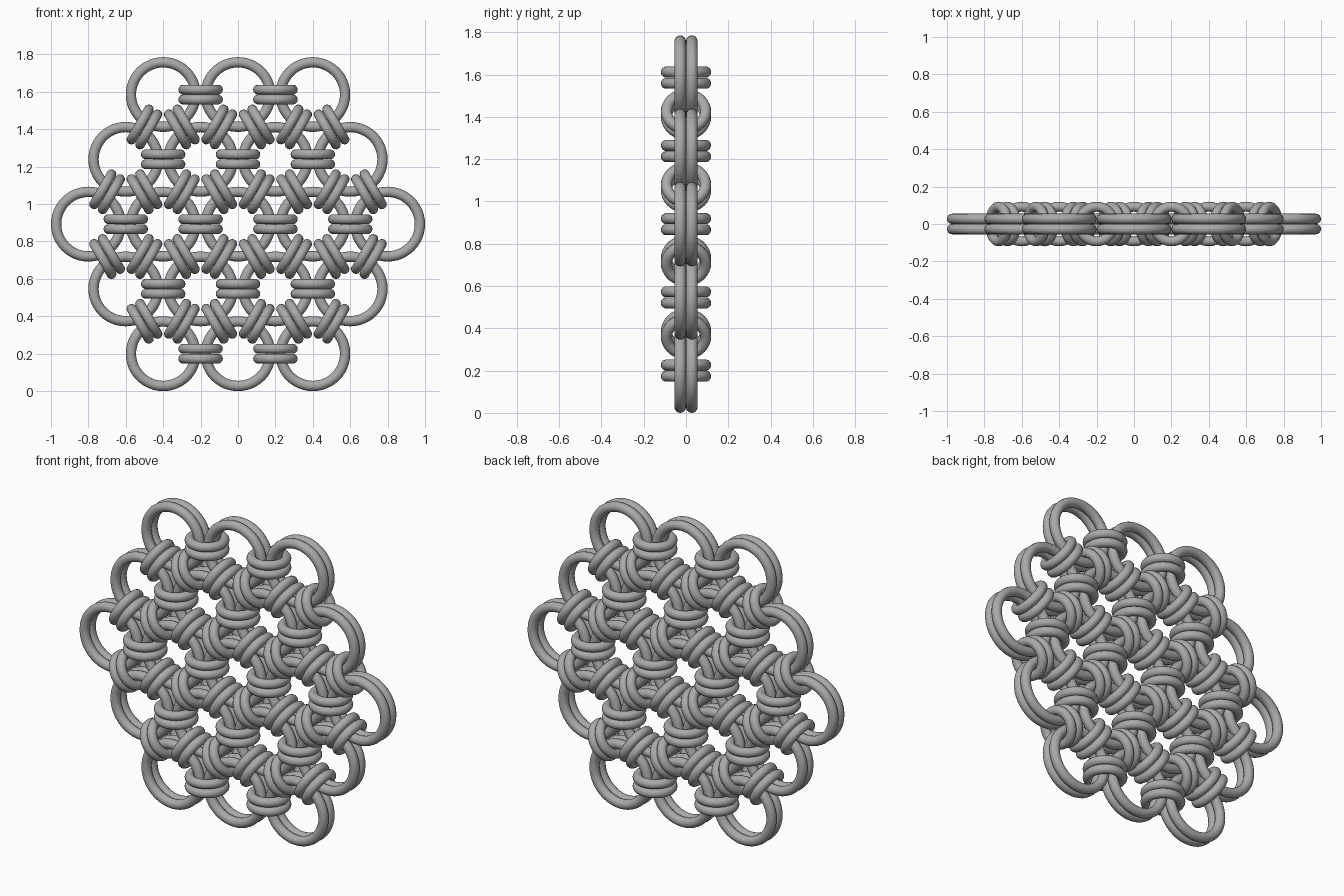
import bpy
from math import pi, sin, cos, sqrt

if "Cube" in bpy.data.objects:
    bpy.data.objects.remove(bpy.data.objects["Cube"])

S = 0.4                    # spacing of the hexagonal lattice
ROW = S * sqrt(3) / 2
R_BIG, T_BIG = 0.2, 0.0275      # outer and wire radius, large rings
R_SMALL, T_SMALL = 0.119, 0.0265  # outer and wire radius, connector rings
ZC = 2 * ROW + R_BIG

# dark grey metal
metal = bpy.data.materials.new("dark_metal")
metal.diffuse_color = (0.4, 0.4, 0.4, 1)
metal.use_nodes = True
metal.node_tree.nodes["Principled BSDF"].inputs["Base Color"].default_value = metal.diffuse_color


def ring_mesh(name, outer, wire, seg, sides):
    bpy.ops.mesh.primitive_torus_add(major_radius=outer - wire, minor_radius=wire,
                                     major_segments=seg, minor_segments=sides)
    ob = bpy.context.object
    bpy.ops.object.shade_smooth()
    mesh = ob.data
    mesh.name = name
    mesh.materials.append(metal)
    bpy.data.objects.remove(ob)
    return mesh


def place(name, mesh, loc, rot):
    ob = bpy.data.objects.new(name, mesh)
    ob.location, ob.rotation_euler = loc, rot
    bpy.context.collection.objects.link(ob)


big = ring_mesh("large_ring", R_BIG, T_BIG, 48, 16)
small = ring_mesh("connector_ring", R_SMALL, T_SMALL, 36, 14)

# hexagon of 19 lattice cells (axial coordinates)
cells = {(q, r) for q in range(-2, 3) for r in range(-2, 3) if abs(q + r) <= 2}

for q, r in sorted(cells):
    x, z = S * (q + r / 2), ZC + ROW * r
    # doubled large rings lying in the sheet
    for side in (-1, 1):
        place("large_ring", big, (x, side * T_BIG, z), (pi / 2, 0, 0))
    # doubled connector rings joining each pair of neighbours
    for dq, dr, a in ((1, 0, 0), (0, 1, pi / 3), (-1, 1, 2 * pi / 3)):
        if (q + dq, r + dr) in cells:
            mx, mz = x + S / 2 * cos(a), z + S / 2 * sin(a)
            for side in (-1, 1):
                o = side * T_SMALL
                place("connector_ring", small,
                      (mx - o * sin(a), 0, mz + o * cos(a)), (0, -a, 0))
